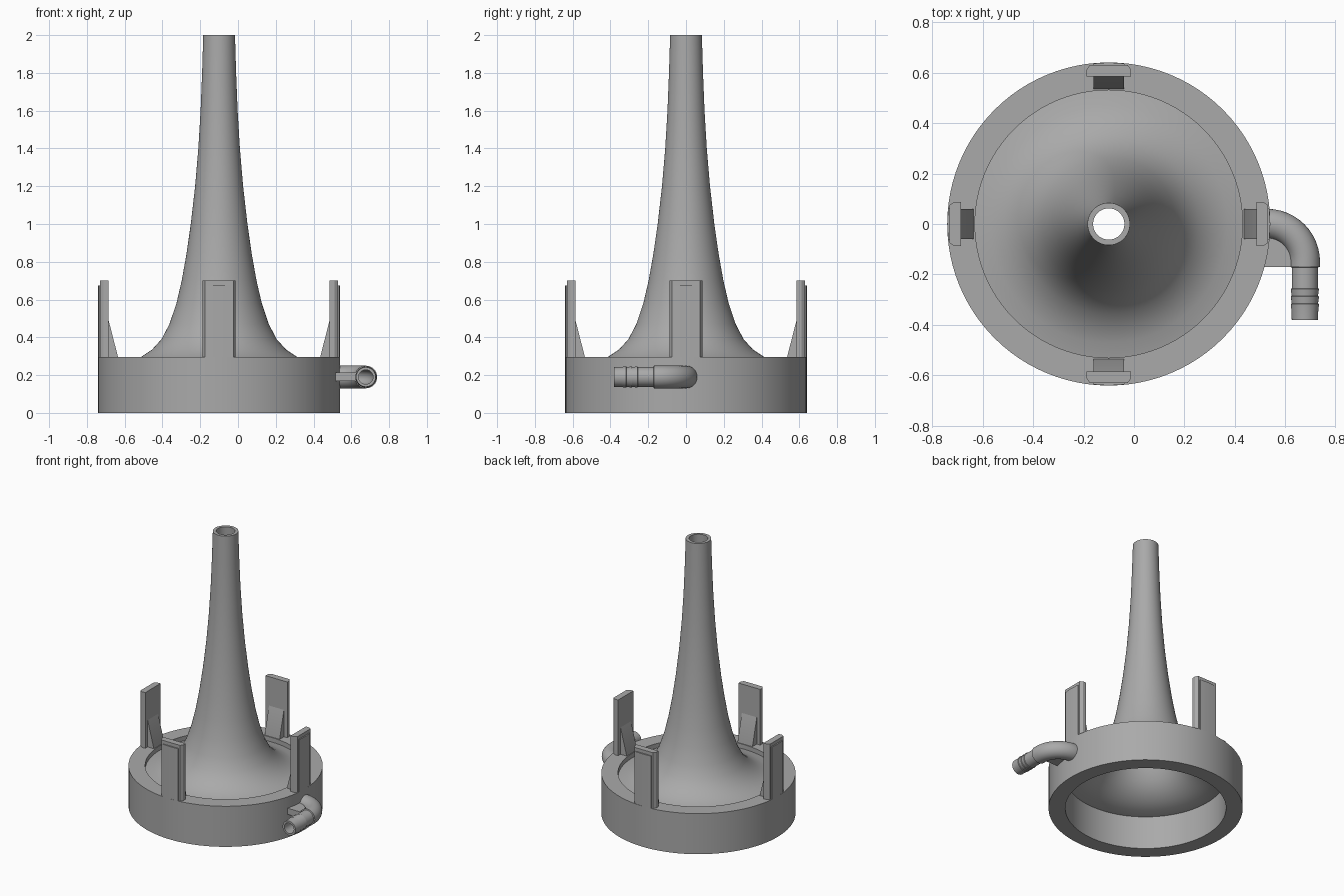
import bpy, bmesh, math
from mathutils import Vector, Matrix

cube = bpy.data.objects.get("Cube")
if cube:
    bpy.data.objects.remove(cube, do_unlink=True)

CX, SEG = -0.1, 96          # body axis and roundness
R_OUT, R_IN, RIM = 0.64, 0.53, 0.295

grey = bpy.data.materials.new("plain grey plastic")
grey.use_nodes = True
tone = (0.4, 0.4, 0.4, 1)
grey.diffuse_color = tone
grey.node_tree.nodes["Principled BSDF"].inputs["Base Color"].default_value = tone


def finish(name, bm, angle=30):
    bmesh.ops.recalc_face_normals(bm, faces=bm.faces)
    mesh = bpy.data.meshes.new(name)
    bm.to_mesh(mesh)
    bm.free()
    mesh.materials.append(grey)
    obj = bpy.data.objects.new(name, mesh)
    bpy.context.collection.objects.link(obj)
    bpy.ops.object.select_all(action="DESELECT")
    obj.select_set(True)
    bpy.context.view_layer.objects.active = obj
    bpy.ops.object.shade_smooth_by_angle(angle=math.radians(angle))
    return obj


def bridge(bm, rings):
    """Join a closed series of vertex rings into a hollow solid."""
    for a, b in zip(rings, rings[1:] + rings[:1]):
        n = len(a)
        for i in range(n):
            j = (i + 1) % n
            bm.faces.new((a[i], a[j], b[j], b[i]))


def lathe(name, profile):
    bm = bmesh.new()
    rings = []
    for r, z in profile:
        rings.append([bm.verts.new((CX + r * math.cos(t), r * math.sin(t), z))
                      for t in (2 * math.pi * i / SEG for i in range(SEG))])
    bridge(bm, rings)
    return finish(name, bm)


def prism(bm, outline, depth, matrix):
    """Extrude a flat outline along its local z, then place it."""
    base = [bm.verts.new((x, y, 0)) for x, y in outline]
    face = bm.faces.new(base)
    out = bmesh.ops.extrude_face_region(bm, geom=[face])
    top = [v for v in out["geom"] if isinstance(v, bmesh.types.BMVert)]
    bmesh.ops.translate(bm, verts=top, vec=(0, 0, depth))
    bmesh.ops.transform(bm, matrix=matrix, verts=base + top)


# Base ring
lathe("base_ring", [(R_OUT, 0), (R_OUT, RIM), (R_IN, RIM), (R_IN, 0)])

# Flared horn: outer curve, with an inner curve offset by the wall thickness
outer = [Vector(p) for p in (
    (0.53, 0.262), (0.47, 0.274), (0.415, 0.295), (0.355, 0.335), (0.305, 0.39),
    (0.263, 0.47), (0.226, 0.58), (0.198, 0.7), (0.173, 0.84), (0.15, 1.0),
    (0.127, 1.2), (0.11, 1.4), (0.098, 1.6), (0.09, 1.8), (0.084, 2.0))]
inner = []
for i, p in enumerate(outer):
    d = (outer[min(i + 1, len(outer) - 1)] - outer[max(i - 1, 0)]).normalized()
    inner.append(p + Vector((-d.y, d.x)) * 0.022)
inner = [Vector((q.x, q.y)) for q in inner]
inner[0] = Vector((R_IN, 0.24))
inner[-1].y = 2.0
for q in inner:
    if q.y < 0.24:
        q.y = 0.24
# flip the offset so that it always lies on the hollow side
inner = [q if q.x <= p.x else p - (q - p) for p, q in zip(outer, inner)]
lathe("flared_horn", outer + inner[::-1])

# Four clips around the rim, each with a stepped outer face and a wedge rib
body = [(-0.0875, 0.585), (0.0875, 0.585), (0.0875, 0.612), (0.075, 0.63),
        (-0.075, 0.63), (-0.0875, 0.612)]
slab = [(-0.063, 0.62), (0.063, 0.62), (0.063, 0.636), (0, 0.64), (-0.063, 0.636)]
rib = [(0.535, RIM - 0.02), (0.59, RIM - 0.02), (0.59, 0.49), (0.585, 0.49), (0.535, RIM)]
stand = Matrix(((0, 0, 1, -0.06), (1, 0, 0, 0), (0, 1, 0, 0), (0, 0, 0, 1)))
for k, side in enumerate(("back", "right", "front", "left")):
    spin = Matrix.Translation((CX, 0, 0)) @ Matrix.Rotation(k * math.pi / 2, 4, "Z")
    lift = spin @ Matrix.Translation((0, 0, RIM - 0.02))
    bm = bmesh.new()
    prism(bm, body, 0.7 - RIM + 0.02, lift)
    prism(bm, slab, 0.675 - RIM + 0.02, lift)
    prism(bm, rib, 0.12, spin @ stand)
    finish(side + "_clip", bm, 20)

# Hose spout: a hollow elbow ending in a barbed tip
ZS, BEND, XE = 0.19, 0.15, 0.677
path = [(Vector((0.46, 0, ZS)), 0, 0.06)]
for i in range(13):
    t = math.pi / 2 * i / 12
    path.append((Vector((XE - BEND + BEND * math.sin(t), BEND * math.cos(t) - BEND, ZS)), t, 0.06))
for y, r in ((-0.17, 0.06), (-0.172, 0.052), (-0.255, 0.052), (-0.257, 0.056),
             (-0.285, 0.052), (-0.287, 0.056), (-0.315, 0.052), (-0.317, 0.056),
             (-0.345, 0.053), (-0.38, 0.052)):
    path.append((Vector((XE, y, ZS)), math.pi / 2, r))
bm = bmesh.new()


def hoop(centre, turn, r):
    side = Vector((math.sin(turn), math.cos(turn), 0))
    return [bm.verts.new(centre + side * r * math.cos(a) + Vector((0, 0, r * math.sin(a))))
            for a in (2 * math.pi * i / 32 for i in range(32))]


rings = [hoop(*p) for p in path]
rings += [hoop(c, t, 0.038) for c, t, r in reversed(path)]
bridge(bm, rings)
finish("hose_spout", bm)

# Flat web bracing the inside of the elbow
bm = bmesh.new()
prism(bm, [(0.5, -0.17), (0.63, -0.17), (0.63, -0.08), (0.58, 0), (0.5, 0)], 0.045,
      Matrix.Translation((0, 0, ZS - 0.022)))
finish("spout_web", bm)
